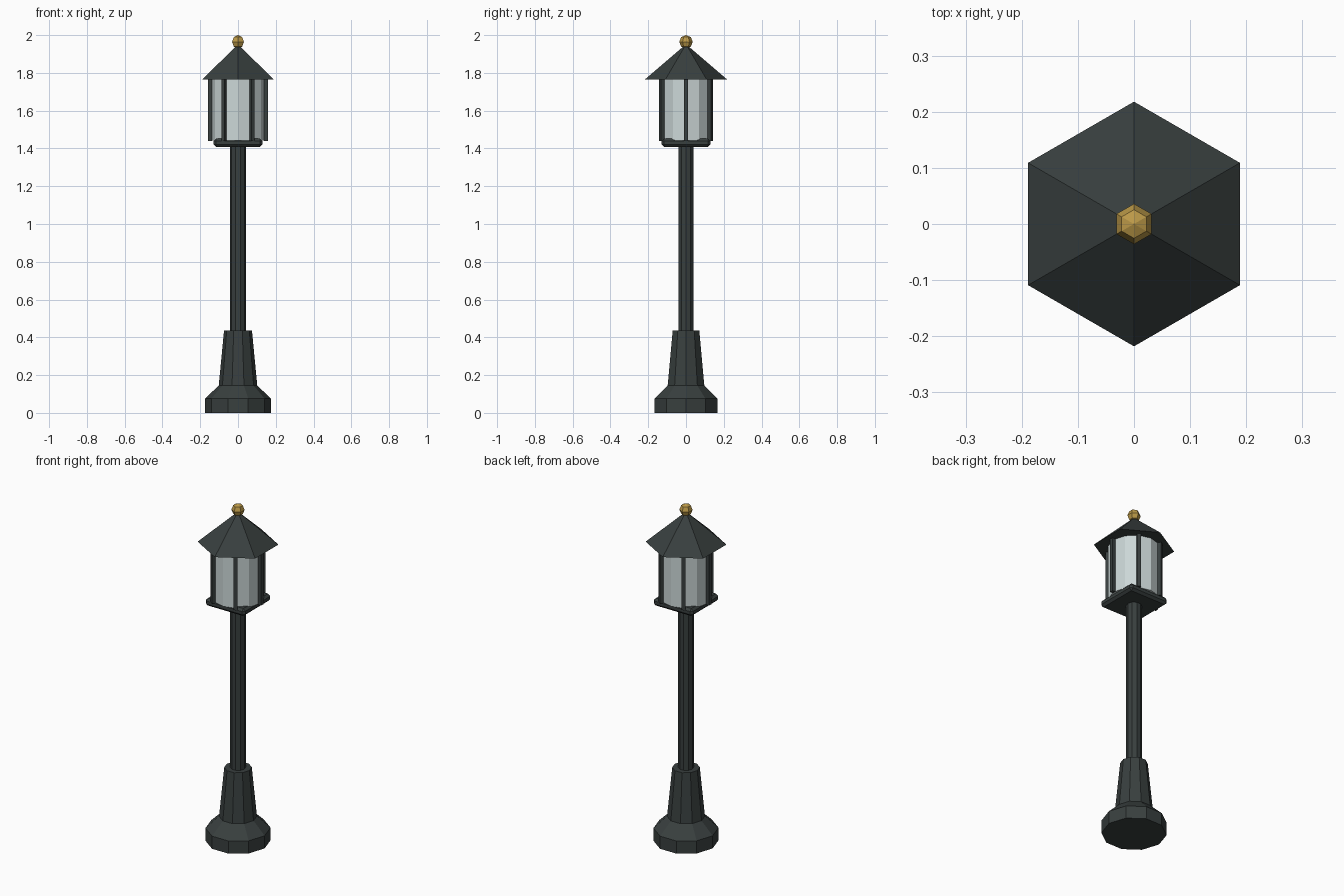
import bpy, bmesh
from math import radians, cos, sin
from mathutils import Matrix, Vector

cube = bpy.data.objects.get("Cube")
if cube:
    bpy.data.objects.remove(cube, do_unlink=True)


def material(name, rgb):
    mat = bpy.data.materials.new(name)
    mat.use_nodes = True
    mat.diffuse_color = (*rgb, 1)
    mat.node_tree.nodes["Principled BSDF"].inputs["Base Color"].default_value = (*rgb, 1)
    return mat


iron = material("dark iron", (0.04, 0.05, 0.049))
glass = material("pale glass", (0.6, 0.68, 0.68))
brass = material("brass", (0.5, 0.32, 0.065))


def finish(name, bm, mat):
    bmesh.ops.recalc_face_normals(bm, faces=bm.faces)
    mesh = bpy.data.meshes.new(name)
    bm.to_mesh(mesh)
    bm.free()
    mesh.materials.append(mat)
    obj = bpy.data.objects.new(name, mesh)
    bpy.context.collection.objects.link(obj)
    return obj


def turned(name, profile, sides, mat, start=0):
    """Faceted solid from (radius, height) pairs, capped at both ends."""
    bm = bmesh.new()
    rings = []
    for r, z in profile:
        if r == 0:
            rings.append([bm.verts.new((0, 0, z))])
            continue
        angles = [radians(start + 360 * i / sides) for i in range(sides)]
        rings.append([bm.verts.new((r * cos(a), r * sin(a), z)) for a in angles])
    for low, high in zip(rings, rings[1:]):
        for i in range(sides):
            j = (i + 1) % sides
            corners = [low[i % len(low)], low[j % len(low)],
                       high[j % len(high)], high[i % len(high)]]
            bm.faces.new(list(dict.fromkeys(corners)))
    for ring in (rings[0], rings[-1]):
        if len(ring) > 2:
            bm.faces.new(ring)
    return finish(name, bm, mat)


# Ten-sided foot with its tapered pedestal, and the pole
turned("base", [(0.175, 0), (0.175, 0.075), (0.102, 0.145), (0.074, 0.435)], 10, iron)
turned("pole", [(0.042, 0.43), (0.042, 1.42)], 10, iron)

# Square chamfered plate under the lantern
bm = bmesh.new()
bmesh.ops.create_cube(bm, size=1, matrix=Matrix.Translation((0, 0, 1.43))
                      @ Matrix.Diagonal((0.258, 0.258, 0.044, 1)))
bmesh.ops.bevel(bm, geom=bm.edges[:], offset=0.013, segments=1, affect='EDGES')
finish("lantern_plate", bm, iron)

# Twelve-sided glass
turned("lantern_glass", [(0.14, 1.443), (0.14, 1.77)], 12, glass)

# Six upright bars around the glass
bm = bmesh.new()
for i in range(6):
    place = (Matrix.Rotation(radians(60 * i), 4, 'Z')
             @ Matrix.Translation(Vector((0.148, 0, 1.605)))
             @ Matrix.Diagonal((0.021, 0.021, 0.33, 1)))
    bmesh.ops.create_cube(bm, size=1, matrix=place)
finish("lantern_bars", bm, iron)

# Hexagonal roof and faceted ball on top
turned("roof", [(0.218, 1.765), (0, 1.952)], 6, iron, start=30)
ball_radius, ball_height = 0.036, 1.964
ball = [(ball_radius * sin(radians(t)), ball_height - ball_radius * cos(radians(t)))
        for t in (45, 90, 135)]
turned("finial", [(0, ball_height - ball_radius), *ball, (0, ball_height + ball_radius)],
       6, brass, start=30)
